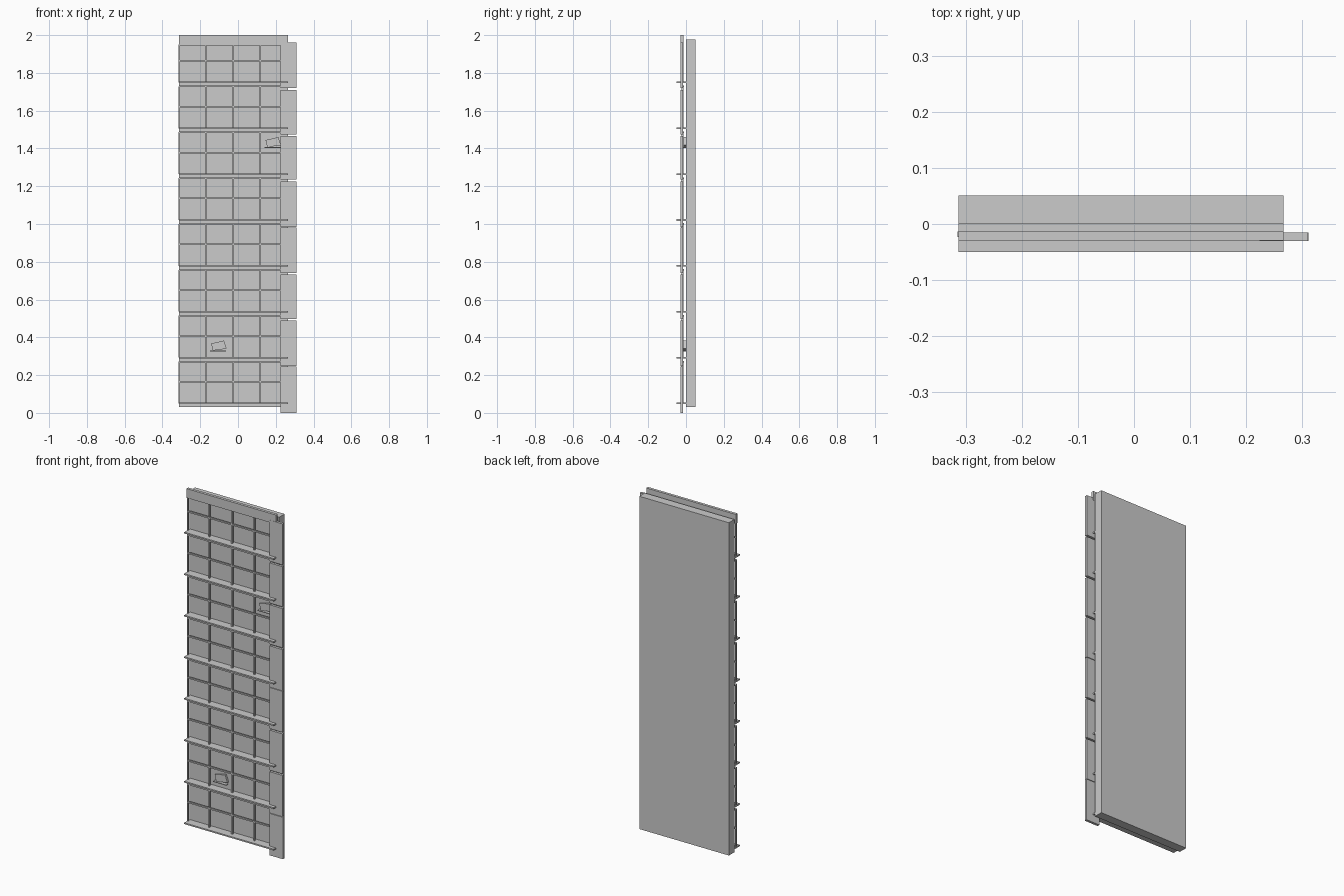
import bpy, bmesh

if "Cube" in bpy.data.objects:
    bpy.data.objects.remove(bpy.data.objects["Cube"])


def boxes(name, items):
    """One object from several boxes given as (x0, x1, y0, y1, z0, z1)."""
    bm = bmesh.new()
    for x0, x1, y0, y1, z0, z1 in items:
        vs = bmesh.ops.create_cube(bm, size=1)["verts"]
        for v in vs:
            v.co.x = x0 if v.co.x < 0 else x1
            v.co.y = y0 if v.co.y < 0 else y1
            v.co.z = z0 if v.co.z < 0 else z1
    finish(name, bm)


def finish(name, bm):
    bmesh.ops.recalc_face_normals(bm, faces=bm.faces)
    me = bpy.data.meshes.new(name)
    bm.to_mesh(me)
    bm.free()
    bpy.context.collection.objects.link(bpy.data.objects.new(name, me))


LEFT, INNER, RIGHT = -0.313, 0.224, 0.266
STEP = 0.2428
FLOORS = [0.05 + STEP * k for k in range(8)]

# Solid wall slab behind the facade
boxes("back_slab", [(LEFT, RIGHT, 0.0, 0.051, 0.03, 1.976)])

# Parapet strip along the top
boxes("parapet", [(LEFT, RIGHT, -0.029, -0.013, 1.946, 2.0)])

# Projecting floor ledges
boxes("floor_ledges", [(LEFT, RIGHT, -0.05, 0.0, z - 0.004, z + 0.004) for z in FLOORS])

# Stacked corner panels with narrow joints
tops = [0.245, 0.489, 0.732, 0.981, 1.225, 1.465, 1.710, 1.960]
bottoms = [0.0, 0.248, 0.498, 0.741, 0.984, 1.235, 1.475, 1.720]
boxes("corner_panels", [(INNER, 0.311 if i == 0 else 0.309, -0.03, -0.015, b, t)
                        for i, (b, t) in enumerate(zip(bottoms, tops))])

# Window frames: head rails, sills, middle transoms and vertical mullions
rails, mullions = [], []
for z in FLOORS:
    head = z + STEP - 0.021
    rails.append((LEFT, INNER, -0.023, -0.013, z + 0.114 - 0.004, z + 0.114 + 0.004))
    if head < 1.93:
        rails.append((LEFT, INNER, -0.025, -0.011, head - 0.004, head + 0.004))
    for x in (-0.311, -0.172, -0.024, 0.119):
        mullions.append((x - 0.004, x + 0.004, -0.023, -0.013, z, min(head, 1.95)))
boxes("window_rails", rails)
boxes("window_mullions", mullions)

# Small tilted panels on shelves inside two of the windows
for i, (dx, dz) in enumerate([(0.0, 0.0), (0.288, 1.077)]):
    boxes(f"shelf_{i + 1}", [(-0.147 + dx, -0.064 + dx, -0.02, 0.0, 0.326 + dz, 0.33 + dz)])
    bm = bmesh.new()
    front = [(-0.133, 0.33), (-0.06, 0.34), (-0.075, 0.383), (-0.142, 0.367)]
    face = bm.faces.new([bm.verts.new((x + dx, -0.012, z + dz)) for x, z in front])
    ext = bmesh.ops.extrude_face_region(bm, geom=[face])["geom"]
    bmesh.ops.translate(bm, vec=(0, 0.012, 0),
                        verts=[g for g in ext if isinstance(g, bmesh.types.BMVert)])
    finish(f"tilted_panel_{i + 1}", bm)
